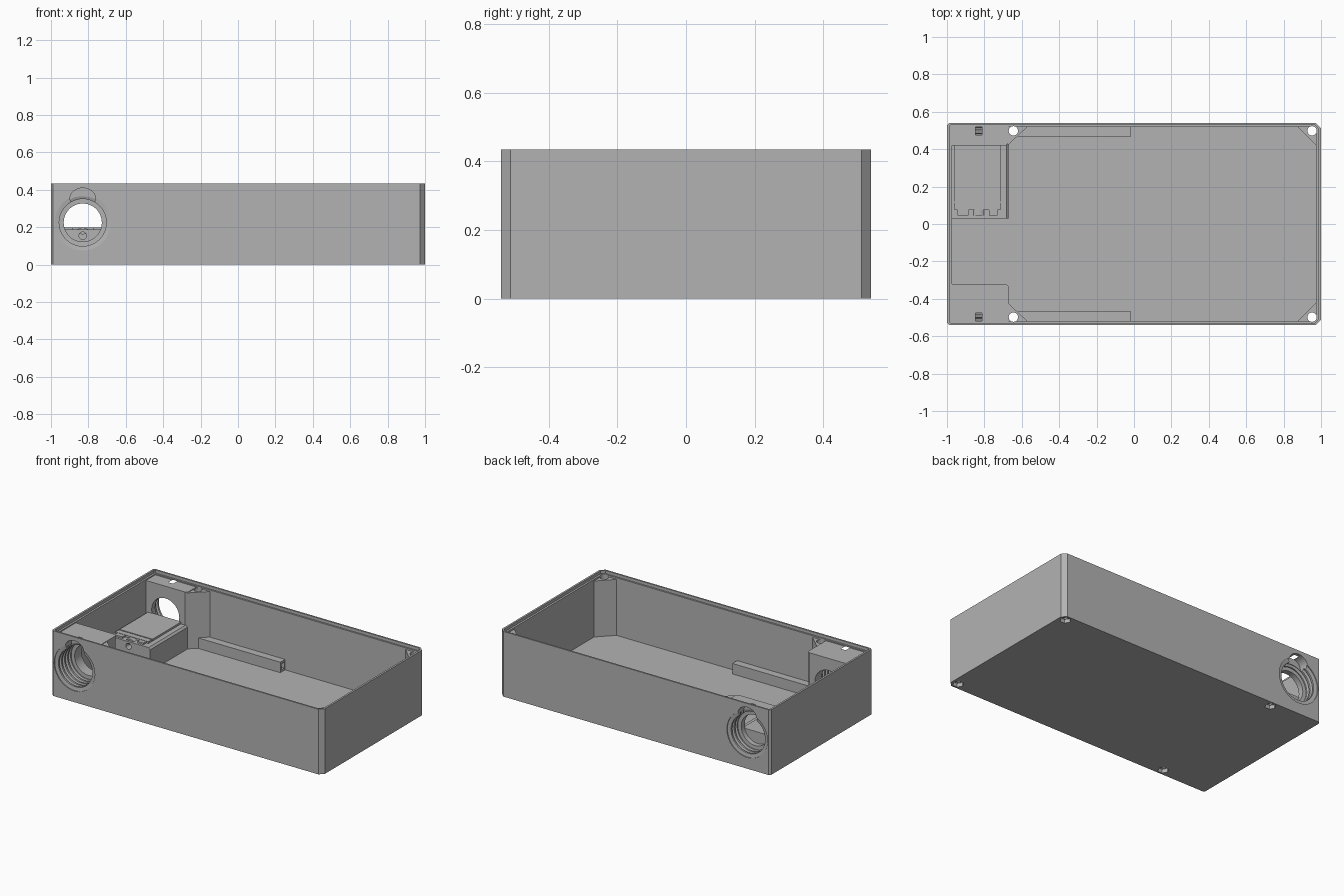
import bpy, bmesh, math
from mathutils import Vector

if "Cube" in bpy.data.objects:
    bpy.data.objects.remove(bpy.data.objects["Cube"])

grey = bpy.data.materials.new("plain_grey")
grey.use_nodes = True
grey.diffuse_color = (0.45, 0.45, 0.45, 1)
grey.node_tree.nodes["Principled BSDF"].inputs["Base Color"].default_value = grey.diffuse_color


def finish(bm, name):
    bmesh.ops.recalc_face_normals(bm, faces=bm.faces)
    mesh = bpy.data.meshes.new(name)
    bm.to_mesh(mesh)
    bm.free()
    mesh.materials.append(grey)
    ob = bpy.data.objects.new(name, mesh)
    bpy.context.collection.objects.link(ob)
    return ob


def prism(name, pts, a, b, axis="z"):
    """Extrude a 2D outline from a to b along z, or along y for an xz outline."""
    bm = bmesh.new()
    def put(p, h):
        return (p[0], p[1], h) if axis == "z" else (p[0], h, p[1])
    face = bm.faces.new([bm.verts.new(put(p, a)) for p in pts])
    out = bmesh.ops.extrude_face_region(bm, geom=[face])
    move = Vector((0, 0, b - a) if axis == "z" else (0, b - a, 0))
    bmesh.ops.translate(bm, verts=[g for g in out["geom"] if isinstance(g, bmesh.types.BMVert)], vec=move)
    return finish(bm, name)


def box(name, x0, x1, y0, y1, z0, z1):
    return prism(name, [(x0, y0), (x1, y0), (x1, y1), (x0, y1)], z0, z1)


def ellipse(cx, cy, rx, ry, n, turn=0):
    return [(cx + rx * math.cos(2 * math.pi * i / n + turn),
             cy + ry * math.sin(2 * math.pi * i / n + turn)) for i in range(n)]


def lathe(name, profile, cx, cz, n=48):
    """Solid turned about a y-parallel axis from (radius, y) points."""
    bm = bmesh.new()
    rings = [[bm.verts.new((x, y, z)) for x, z in ellipse(cx, cz, r, r, n)] for r, y in profile]
    for lower, upper in zip(rings, rings[1:]):
        for i in range(n):
            j = (i + 1) % n
            bm.faces.new((lower[i], lower[j], upper[j], upper[i]))
    bm.faces.new(rings[0])
    bm.faces.new(rings[-1])
    return finish(bm, name)


def combine(target, tool, operation):
    mod = target.modifiers.new("join_or_cut", "BOOLEAN")
    mod.operation, mod.solver, mod.object = operation, "EXACT", tool
    bpy.context.view_layer.objects.active = target
    bpy.ops.object.modifier_apply(modifier=mod.name)
    bpy.data.objects.remove(tool)


def outline(x, y, right, left):
    """Rectangle with separate corner chamfers on its two ends."""
    return [(-x + left, -y), (x - right, -y), (x, -y + right), (x, y - right),
            (x - right, y), (-x + left, y), (-x, y - left), (-x, -y + left)]


def mirror_y(pts, s):
    return [(x, y * s) for x, y in pts]


H = 0.435
# Open tray with a stepped rim
case = prism("enclosure", outline(1, 0.54, 0.028, 0.012), 0, H)
combine(case, prism("cavity", outline(0.974, 0.518, 0.015, 0.005), 0.03, 0.6), "DIFFERENCE")
combine(case, prism("rim_step", outline(0.987, 0.529, 0.02, 0.008), 0.415, 0.6), "DIFFERENCE")

# Socket blocks at the two left corners of the tray
for s, inner in ((-1, 0.32), (1, 0.42)):
    pts = [(-0.982, 0.527), (-0.982, inner), (-0.685, inner), (-0.67, inner + 0.015), (-0.67, 0.527)]
    combine(case, prism("socket_block", mirror_y(pts, s), 0.02, 0.408), "UNION")

# Diagonal screw bosses
for s in (-1, 1):
    corner = [(0.868, 0.526), (0.978, 0.526), (0.978, 0.416)]
    side = [(-0.69, 0.524), (-0.69, 0.44), (-0.672, 0.424), (-0.565, 0.524)]
    for pts in (corner, side):
        combine(case, prism("screw_boss", mirror_y(pts, s), 0.015, 0.404), "UNION")

# Screw holes with hexagonal recesses below
for s in (-1, 1):
    for x in (-0.645, 0.952):
        combine(case, prism("screw_hole", ellipse(x, 0.498 * s, 0.025, 0.025, 24), -0.1, 0.6), "DIFFERENCE")
        combine(case, prism("nut_recess", ellipse(x, 0.498 * s, 0.034, 0.034, 6), -0.1, 0.025), "DIFFERENCE")

# Threaded sockets through front and back, each with a keyway above
CX, CZ = -0.83, 0.225
for s, turns, end in ((-1, 4, 0.30), (1, 2, 0.40)):
    profile = [(0.15, 0.56), (0.15, 0.534)]
    y = 0.53
    for _ in range(turns):
        profile += [(0.126, y), (0.126, y - 0.012), (0.141, y - 0.018), (0.141, y - 0.026)]
        y -= 0.032
    profile += [(0.126, y), (0.126, y - 0.008), (0.102, y - 0.009), (0.102, end)]
    combine(case, lathe("bore", [(r, v * s) for r, v in profile], CX, CZ), "DIFFERENCE")
    combine(case, prism("keyway", ellipse(CX, 0.355, 0.068, 0.055, 32), 0.56 * s, 0.475 * s, "y"), "DIFFERENCE")

# Compartment with a chamfered edge and a round front opening
holder = prism("compartment", [(-0.98, 0.02), (-0.67, 0.02), (-0.67, 0.175),
                               (-0.682, 0.187), (-0.98, 0.187)], 0.03, 0.425, "y")
combine(holder, prism("opening", ellipse(CX, 0.155, 0.02, 0.02, 24), 0.0, 0.11, "y"), "DIFFERENCE")
lid = box("compartment_lid", -0.96, -0.715, 0.075, 0.425, 0.18, 0.2)
combine(lid, box("lid_groove", -0.97, -0.7, 0.112, 0.12, 0.193, 0.3), "DIFFERENCE")
for i, (a, b) in enumerate(((-0.945, -0.885), (-0.775, -0.73))):
    box("lid_lug_%d" % (i + 1), a, b, 0.045, 0.08, 0.18, 0.198)
prism("opening_hood", ellipse(CX, 0.18, 0.032, 0.018, 20), 0.045, 0.08, "y")

# Hollow rails along the long walls
for s, label in ((-1, "front"), (1, "back")):
    y0, y1 = sorted((0.468 * s, 0.525 * s))
    rail = box(label + "_rail", -0.62, -0.015, y0, y1, 0.025, 0.1)
    combine(rail, box("rail_slot", -0.5, 0.1, y0 + 0.014, y1 - 0.014, 0.045, 0.085), "DIFFERENCE")

# Smooth round walls, keep edges sharp
for ob in bpy.context.collection.objects:
    if ob.type == "MESH" and grey.name in ob.data.materials:
        bpy.ops.object.select_all(action="DESELECT")
        ob.select_set(True)
        bpy.context.view_layer.objects.active = ob
        bpy.ops.object.shade_smooth_by_angle(angle=math.radians(25))
